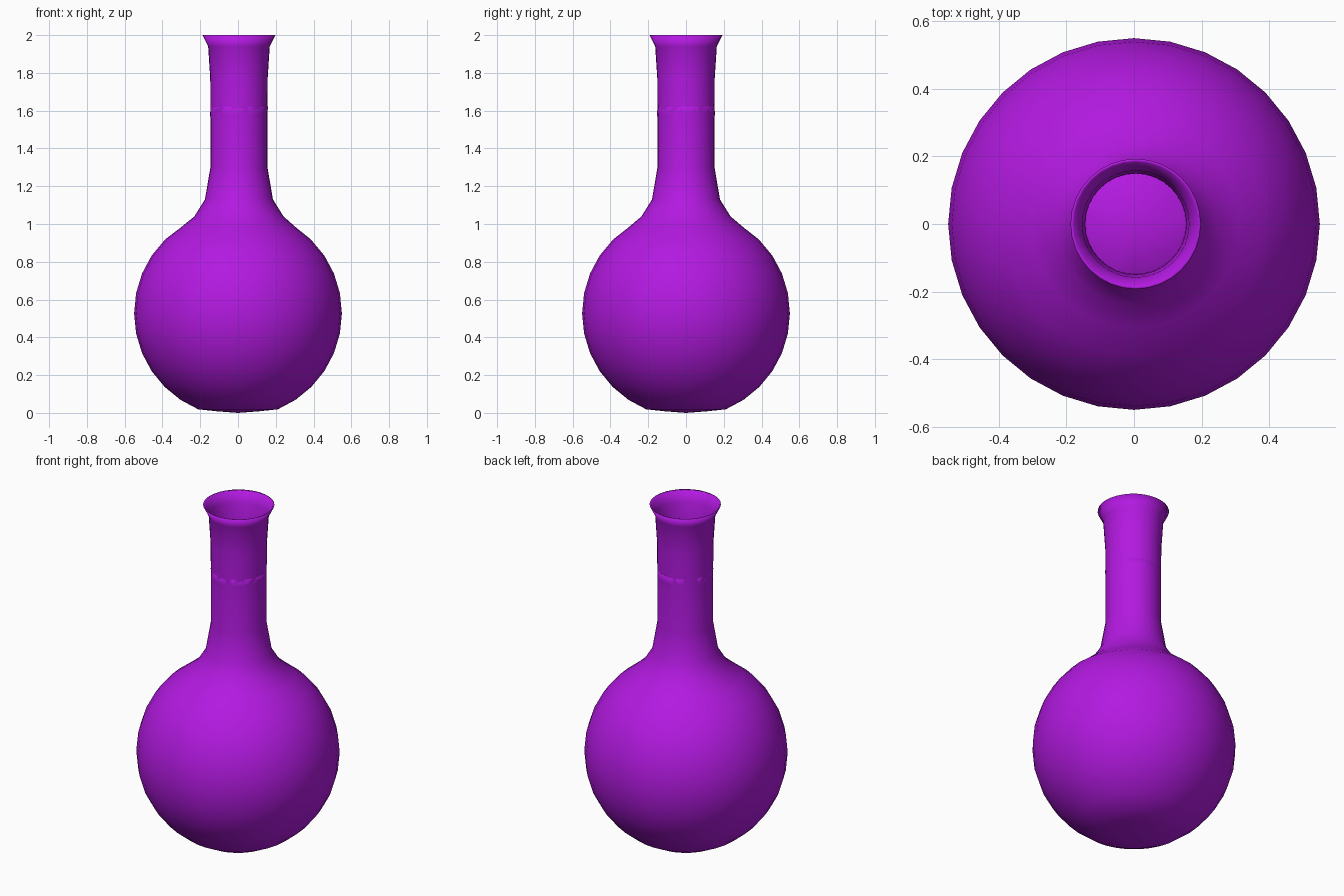
import bpy, bmesh, math, random

if "Cube" in bpy.data.objects:
    bpy.data.objects.remove(bpy.data.objects["Cube"])

random.seed(4)
SEG = 32

mat = bpy.data.materials.new("purple_glass")
mat.diffuse_color = (0.45, 0.01, 0.75, 1)
mat.use_nodes = True
mat.node_tree.nodes["Principled BSDF"].inputs["Base Color"].default_value = mat.diffuse_color


def lathe(name, profile, jitter=None):
    """Revolve (radius, z, x offset) points; radius 0 makes a pole."""
    bm = bmesh.new()
    rings = []
    for i, (r, z, ox) in enumerate(profile):
        if r == 0:
            rings.append([bm.verts.new((ox, 0, z))])
            continue
        ring = []
        for k in range(SEG):
            a = 2 * math.pi * k / SEG
            j = random.uniform(-0.002, 0.003) if jitter and i in jitter else 0
            ring.append(bm.verts.new((ox + (r + j) * math.cos(a), (r + j) * math.sin(a), z)))
        rings.append(ring)
    for a, b in zip(rings, rings[1:]):
        for k in range(SEG):
            n = (k + 1) % SEG
            if len(a) == 1:
                bm.faces.new((a[0], b[n], b[k]))
            elif len(b) == 1:
                bm.faces.new((a[k], a[n], b[0]))
            else:
                bm.faces.new((a[k], a[n], b[n], b[k]))
    for f in bm.faces:
        f.smooth = True
    me = bpy.data.meshes.new(name)
    bm.to_mesh(me)
    bm.free()
    me.materials.append(mat)
    ob = bpy.data.objects.new(name, me)
    bpy.context.collection.objects.link(ob)
    return ob


# Round bulb with a slightly flattened base
R, CZ, OX = 0.55, 0.527, 0.005
bulb = [(0, 0.005, 0), (0.107, 0.012, 0)]
for i in range(-6, 5):
    a = math.radians(11.25 * i)
    bulb.append((R * math.cos(a), CZ + R * math.sin(a), 0))
bulb[-1] = (0.386, 0.918, 0)
bulb[1] = (0.107, 0.008, 0)
bulb[0] = (0, 0.0, 0)

# Shoulder, straight neck, flared lip and inner neck wall
shoulder = [(0.307, 0.98, 0.002), (0.236, 1.04, OX), (0.18, 1.13, OX), (0.151, 1.30, OX)]
neck = [(0.151, 1.58, OX), (0.152, 1.77, OX), (0.163, 1.94, OX)]
lip = [(0.193, 2.0, OX), (0.184, 1.997, OX), (0.158, 1.94, OX), (0.15, 1.77, OX), (0.149, 1.62, OX)]
lathe("flask", bulb + shoulder + neck + lip)

# Liquid filling the neck, with an uneven upper edge against the glass
lathe("liquid", [(0.148, 1.30, OX), (0.149, 1.54, OX), (0.151, 1.58, OX),
                 (0.151, 1.62, OX), (0.146, 1.625, OX), (0, 1.625, OX)], {2, 3})
